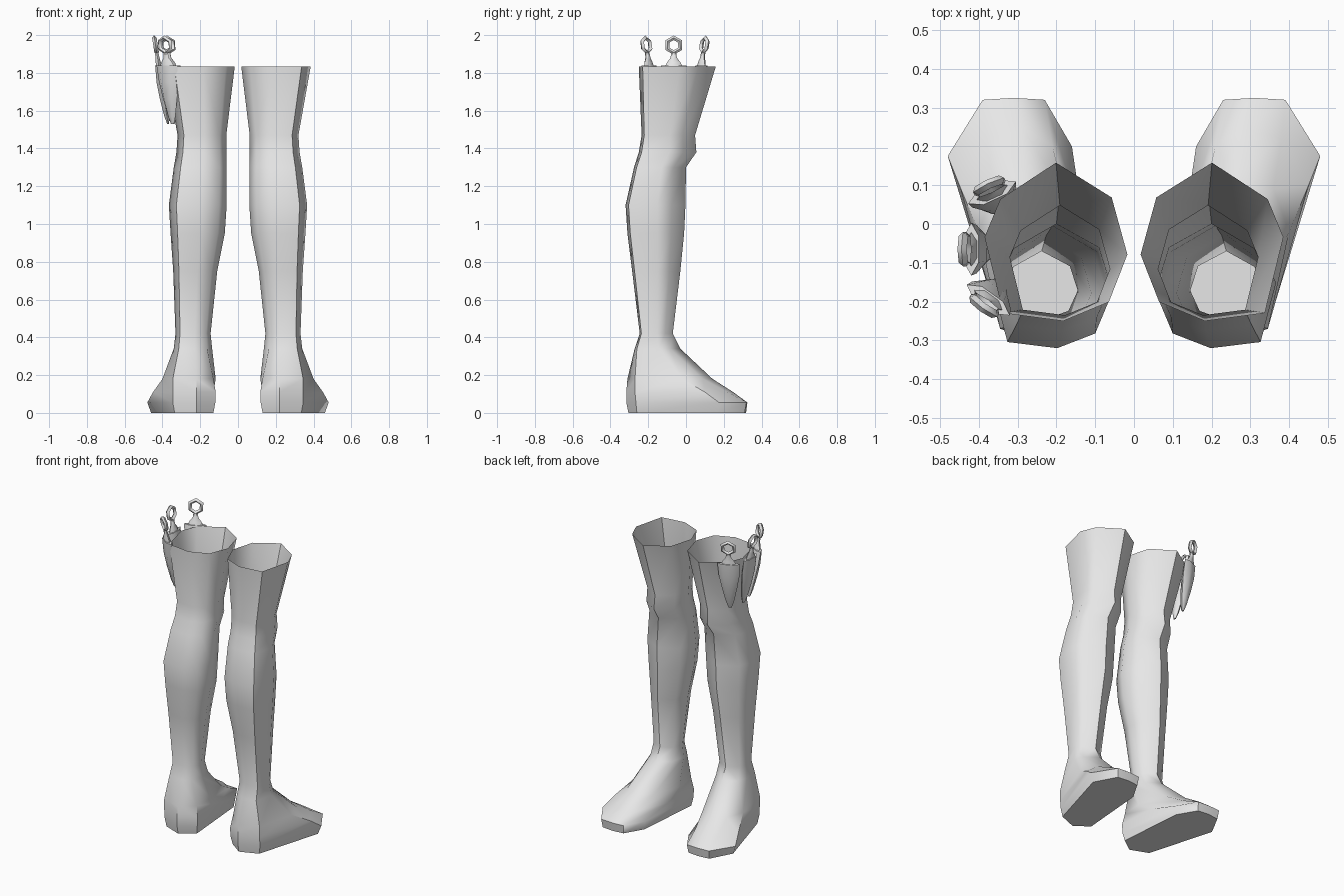
import bpy, math
from mathutils import Matrix, Vector

if "Cube" in bpy.data.objects:
    bpy.data.objects.remove(bpy.data.objects["Cube"])

grey = bpy.data.materials.new("plain_grey")
grey.diffuse_color = (0.8, 0.8, 0.8, 1)
grey.use_nodes = True
grey.node_tree.nodes["Principled BSDF"].inputs["Base Color"].default_value = grey.diffuse_color


def loft(name, rings, cap_top=False):
    """Skin a stack of equal-length rings, top to bottom, closing the last one."""
    n = len(rings[0])
    verts = [p for r in rings for p in r]
    faces = []
    for k in range(len(rings) - 1):
        for i in range(n):
            j = (i + 1) % n
            faces.append((k * n + i, k * n + j, (k + 1) * n + j, (k + 1) * n + i))
    faces.append(tuple(range((len(rings) - 1) * n, len(rings) * n)))
    if cap_top:
        faces.append(tuple(reversed(range(n))))
    me = bpy.data.meshes.new(name)
    me.from_pydata(verts, [], faces)
    ob = bpy.data.objects.new(name, me)
    bpy.context.collection.objects.link(ob)
    return finish(ob, 50)


def finish(ob, angle):
    """Consistent outward normals, material and smooth shading."""
    if not ob.data.materials:
        ob.data.materials.append(grey)
    bpy.ops.object.select_all(action='DESELECT')
    ob.select_set(True)
    bpy.context.view_layer.objects.active = ob
    bpy.ops.object.mode_set(mode='EDIT')
    bpy.ops.mesh.select_all(action='SELECT')
    bpy.ops.mesh.normals_make_consistent(inside=False)
    bpy.ops.object.mode_set(mode='OBJECT')
    bpy.ops.object.shade_smooth_by_angle(angle=math.radians(angle))
    return ob


# Leg cross-section in unit space: toe side is v = 1, outer side is u = 1
section = [(.11, .78), (.5, 1), (.89, .77), (1, .53),
           (.87, .05), (.45, 0), (.13, .12), (0, .42)]

# Shaft rings: z, inner x, outer x, back y, front y
shaft = [(1.835, .017, .385, -.25, .158),
         (1.47, .062, .320, -.235, .048),
         (1.38, .062, .326, -.25, .055),
         (1.30, .060, .340, -.275, .0),
         (1.10, .060, .366, -.32, -.003),
         (.95, .070, .357, -.31, -.01),
         (.75, .110, .343, -.285, -.03),
         (.42, .145, .331, -.245, -.07),
         (.34, .137, .340, -.272, -.03)]

# Foot rings, turned outward toward the toe
foot = [(.18, [(.18, .08), (.28, .14), (.36, .09), (.40, -.02),
               (.345, -.27), (.22, -.31), (.13, -.24), (.118, -.1)]),
        (.11, [(.21, .2), (.29, .25), (.38, .22), (.45, .1),
               (.345, -.27), (.22, -.316), (.118, -.25), (.13, .0)]),
        (.055, [(.23, .32), (.31, .325), (.39, .32), (.48, .175),
                (.345, -.265), (.22, -.316), (.12, -.25), (.16, .2)]),
        (0, [(.235, .31), (.31, .318), (.385, .31), (.46, .17),
             (.335, -.26), (.22, -.305), (.13, -.24), (.165, .19)])]


def boot(name, side):
    rings = [[(side * (x0 + u * (x1 - x0)), y0 + v * (y1 - y0), z)
              for u, v in section] for z, x0, x1, y0, y1 in shaft]
    rings += [[(side * x, y, z) for x, y in pts] for z, pts in foot]
    return loft(name, rings)


boot("right_boot", 1)
boot("left_boot", -1)


def stack(name, rows, sides, place):
    """Oval loft from (z, half width, half thickness) rows, moved by place."""
    rings = []
    for z, w, t in rows:
        rings.append([(w * math.cos(2 * math.pi * i / sides),
                       t * math.sin(2 * math.pi * i / sides), z)
                      for i in range(sides)])
    ob = loft(name, rings, cap_top=True)
    ob.data.transform(place)
    return ob


# Three sheathed throwing blades around the outer side of the left boot
sheath_rows = [(1.838, .068, .022), (1.75, .062, .030), (1.66, .045, .026),
               (1.57, .024, .016), (1.53, .010, .006)]
handle_rows = [(1.908, .013, .011), (1.88, .017, .012),
               (1.855, .036, .016), (1.82, .052, .018)]

blades = [("front", (-.365, .08), (-.42, .90)),
          ("middle", (-.418, -.065), (-1, 0)),
          ("back", (-.375, -.195), (-.58, -.81))]

for label, (px, py), (nx, ny) in blades:
    out = Vector((nx, ny, 0)).normalized()
    along = Vector((-out.y, out.x, 0))
    lean = out * 0.16                       # tops tip away from the leg
    base = Vector((px, py, 0)) - lean * 1.83
    place = Matrix(((along.x, out.x, lean.x, base.x),
                    (along.y, out.y, lean.y, base.y),
                    (0, 0, 1, 0), (0, 0, 0, 1)))
    stack(label + "_sheath", sheath_rows, 6, place)
    stack(label + "_handle", handle_rows, 6, place)
    # finger ring, standing upright with a corner at the top
    bpy.ops.mesh.primitive_torus_add(major_segments=6, minor_segments=4,
                                     major_radius=.039, minor_radius=.012)
    ring = bpy.context.object
    ring.name = label + "_finger_ring"
    upright = (Matrix.Translation((0, 0, 1.947)) @ Matrix.Rotation(math.pi / 2, 4, 'X')
               @ Matrix.Rotation(math.pi / 6, 4, 'Z'))
    ring.data.transform(place @ upright)
    finish(ring, 50)
